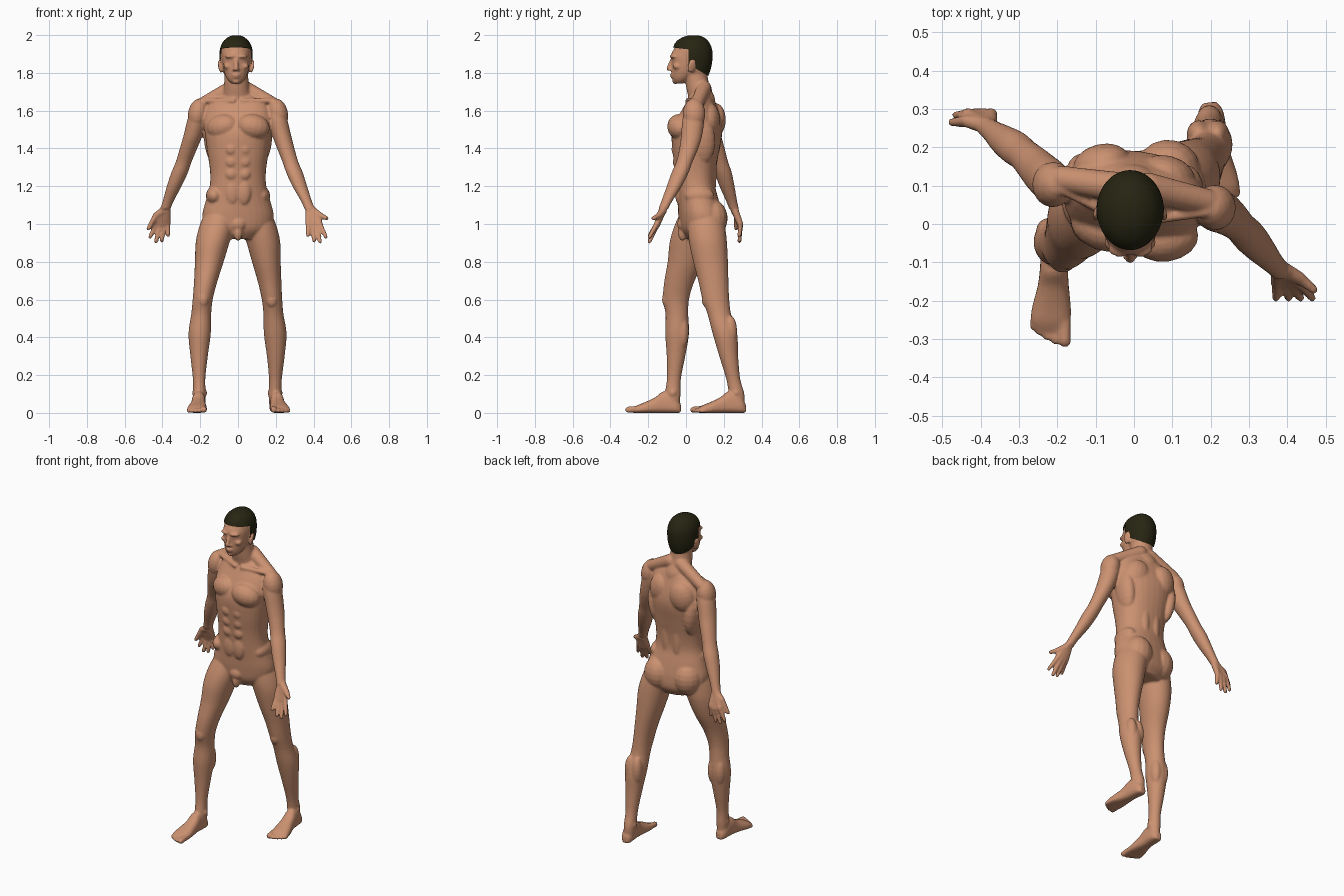
import bpy, bmesh, math
from mathutils import Vector, Matrix

def material(name, rgb):
    m = bpy.data.materials.new(name)
    m.diffuse_color = (*rgb, 1)
    return m

SKIN = material("skin", (0.60, 0.285, 0.165))
HAIR = material("dark hair", (0.02, 0.018, 0.006))

def spline(rows, steps=4):
    """Smoothly resample a list of equal-length tuples."""
    out = []
    for i in range(len(rows) - 1):
        a, b, c, d = (rows[max(0, min(len(rows) - 1, i + k))] for k in (-1, 0, 1, 2))
        for s in range(steps):
            t = s / steps
            out.append([0.5 * (2*q + (r - p)*t + (2*p - 5*q + 4*r - u)*t*t + (3*q - p - 3*r + u)*t**3)
                        for p, q, r, u in zip(a, b, c, d)])
    return out + [list(rows[-1])]

def skin_rings(bm, rings):
    vs = [[bm.verts.new(p) for p in ring] for ring in rings]
    n = len(vs[0])
    for a, b in zip(vs, vs[1:]):
        for i in range(n):
            bm.faces.new((a[i], a[(i + 1) % n], b[(i + 1) % n], b[i]))
    bm.faces.new(vs[0][::-1])
    bm.faces.new(vs[-1])

def loft(bm, rows, grow=0.0, power=1.0, n=32):
    """Stack of level ovals: x, y, z, x radius, y radius, twist."""
    rings = []
    for x, y, z, rx, ry, tw in spline([r if len(r) == 6 else (*r, 0) for r in rows]):
        ring = []
        for i in range(n):
            a = 2 * math.pi * i / n
            c, s = math.cos(a), math.sin(a)
            u = (rx + grow) * math.copysign(abs(c) ** power, c)
            v = (ry + grow) * math.copysign(abs(s) ** power, s)
            ring.append((x + u*math.cos(tw) - v*math.sin(tw), y + u*math.sin(tw) + v*math.cos(tw), z))
        rings.append(ring)
    skin_rings(bm, rings)

def circle(r, z, n=16):
    return [Vector((r*math.cos(2*math.pi*i/n), r*math.sin(2*math.pi*i/n), z)) for i in range(n)]

def blob(bm, loc, radii, rot=(0, 0, 0)):
    m = (Matrix.Rotation(rot[2], 3, 'Z') @ Matrix.Rotation(rot[1], 3, 'Y') @ Matrix.Rotation(rot[0], 3, 'X')
         @ Matrix.Diagonal(radii))
    angles = [math.radians(-81 + 18*k) for k in range(10)]
    skin_rings(bm, [[Vector(loc) + m @ v for v in circle(math.cos(a), math.sin(a))] for a in angles])

def capsule(bm, p, q, r0, r1):
    p, q = Vector(p), Vector(q)
    d = q - p
    m = d.to_track_quat('Z', 'Y').to_matrix()
    ends = [(r0, 0, a) for a in (-75, -50, -25, 0)] + [(r1, d.length, a) for a in (0, 25, 50, 75)]
    skin_rings(bm, [[p + m @ v for v in circle(r*math.cos(math.radians(a)), z + r*math.sin(math.radians(a)))]
                    for r, z, a in ends])

def finish(bm, name, mat):
    bmesh.ops.recalc_face_normals(bm, faces=bm.faces[:])
    me = bpy.data.meshes.new(name)
    for f in bm.faces:
        f.smooth = True
    bm.to_mesh(me)
    bm.free()
    ob = bpy.data.objects.new(name, me)
    bpy.context.collection.objects.link(ob)
    me.materials.append(mat)
    return ob

bm = bmesh.new()

# torso, twisted between hips and shoulders
loft(bm, [(0, .08, .92, .09, .07, .14), (0, .08, .97, .165, .105, .14), (0, .075, 1.04, .19, .112, .14),
          (0, .065, 1.12, .172, .108, .1), (0, .052, 1.2, .15, .103, .05), (0, .05, 1.28, .148, .108, 0),
          (0, .052, 1.38, .162, .122, -.06), (0, .058, 1.48, .175, .132, -.12), (0, .068, 1.55, .185, .115, -.15),
          (0, .078, 1.63, .16, .08, -.15), (0, .082, 1.68, .09, .055, -.1)], power=.88)
# neck
loft(bm, [(-.003, .088, 1.6, .085, .07), (-.005, .082, 1.67, .076, .07), (-.008, .062, 1.73, .066, .062),
          (-.01, .05, 1.82, .062, .06)])
# skull and face
SKULL = [(-.01, .055, 1.775, .055, .055), (-.01, .046, 1.82, .073, .08), (-.01, .038, 1.87, .081, .096),
         (-.01, .034, 1.92, .080, .098), (-.01, .034, 1.96, .064, .081), (-.01, .038, 1.985, .037, .049),
         (-.01, .04, 1.995, .012, .016)]
loft(bm, SKULL)
loft(bm, [(-.01, -.036, 1.743, .024, .02), (-.01, -.025, 1.765, .046, .047), (-.01, -.01, 1.8, .062, .066),
          (-.01, -.002, 1.85, .071, .074), (-.01, 0, 1.9, .071, .078), (-.01, .01, 1.945, .055, .06)])
capsule(bm, (-.01, -.074, 1.87), (-.01, -.092, 1.823), .009, .012)          # nose
blob(bm, (-.01, -.074, 1.79), (.024, .012, .006))                          # upper lip
blob(bm, (-.01, -.071, 1.778), (.02, .012, .006))                          # lower lip
blob(bm, (-.01, -.057, 1.755), (.02, .016, .014))                          # chin
for s in (-1, 1):
    blob(bm, (-.01 + s*.013, -.083, 1.817), (.008, .01, .007))             # nostril
    blob(bm, (-.01 + s*.033, -.068, 1.887), (.028, .018, .009), (0, 0, s*.35))   # brow
    blob(bm, (-.01 + s*.046, -.048, 1.835), (.022, .022, .016))            # cheek
    blob(bm, (-.01 + s*.084, .03, 1.835), (.009, .024, .037), (-.2, s*.2, s*.35))  # ear

# trunk muscles, y shifted by the twist of the shoulders or hips
for s in (-1, 1):
    up, low = -.03 * s, .02 * s
    blob(bm, (s*.082, -.022 + up*.5, 1.515), (.088, .062, .066), (0, s*.2, s*.25 - .12))   # chest
    capsule(bm, (s*.025, .01, 1.652), (s*.19, .062 + up, 1.652), .014, .014)              # collar bone
    capsule(bm, (s*.035, .095, 1.72), (s*.19, .088 + up, 1.635), .04, .034)               # neck to shoulder
    blob(bm, (s*.085, .142 + up*.5, 1.55), (.075, .052, .09), (0, s*-.2, s*-.25))         # shoulder blade
    blob(bm, (s*.135, .1 + up*.5, 1.44), (.045, .07, .13), (0, s*.12, 0))                 # side of back
    blob(bm, (s*.036, .128, 1.27), (.034, .034, .17))                                     # lower back
    blob(bm, (s*.088, .125 + low*.7, 1.03), (.086, .082, .1), (0, 0, .1))                 # buttock
    blob(bm, (s*.125, .05 + low, 1.15), (.045, .08, .05))                                 # flank
    for z, y in ((1.395, -.056), (1.33, -.049), (1.265, -.044)):
        blob(bm, (s*.035, y, z), (.033, .021, .032))                                      # belly muscle
    blob(bm, (s*.03, -.035, 1.17), (.04, .024, .07))                                      # lower belly
    blob(bm, (s*.212, .073 + up, 1.585), (.053, .06, .08), (0, s*-.2, 0))                 # shoulder
# groin
blob(bm, (0, -.012, 1.0), (.045, .035, .04))
blob(bm, (0, -.018, .955), (.024, .024, .045))

# arms: left side swings back, right side swings forward
loft(bm, [(-.195, .103, 1.64, .03, .03), (-.212, .108, 1.57, .05, .056), (-.238, .13, 1.47, .05, .056),
          (-.262, .155, 1.4, .046, .05), (-.287, .18, 1.33, .042, .043), (-.31, .198, 1.27, .044, .045),
          (-.338, .217, 1.2, .039, .04), (-.37, .242, 1.12, .029, .029), (-.385, .254, 1.08, .028, .026)])
loft(bm, [(.192, .043, 1.64, .03, .03), (.206, .04, 1.57, .05, .056), (.231, .03, 1.47, .05, .056),
          (.253, .015, 1.4, .046, .05), (.277, -.008, 1.33, .042, .043), (.3, -.032, 1.27, .044, .045),
          (.327, -.062, 1.2, .039, .04), (.363, -.102, 1.12, .029, .029), (.38, -.12, 1.08, .028, .026)])

# hands: palm bones, four spread fingers and a thumb
def hand(s, wrist_y, knuckle_y, tip_y, thumb_tip):
    for kx, kz, tx, tz in ((.372, 1.0, .37, .94), (.392, .99, .403, .912), (.413, .99, .435, .907), (.434, 1.0, .465, .932)):
        knuckle = (s*kx, knuckle_y, kz)
        capsule(bm, (s*(.385 + (kx - .4)*.3), wrist_y, 1.075), knuckle, .02, .0155)
        capsule(bm, knuckle, (s*tx, tip_y, tz), .0135, .0105)
    base = (s*.435, (wrist_y + knuckle_y)/2 - .005, 1.045)
    capsule(bm, (s*.395, wrist_y, 1.07), base, .021, .017)
    capsule(bm, base, thumb_tip, .016, .011)
hand(-1, .258, .288, .283, (-.475, .265, .975))
hand(1, -.122, -.155, -.193, (.47, -.172, 1.03))

# legs: left side forward, right side back
loft(bm, [(-.095, .055, 1.05, .085, .09), (-.115, .035, .98, .092, .1), (-.135, .018, .9, .089, .105),
          (-.152, -.002, .8, .076, .095), (-.172, -.037, .69, .061, .079), (-.187, -.053, .6, .053, .069),
          (-.195, -.048, .52, .053, .06), (-.203, -.047, .42, .059, .063), (-.206, -.053, .3, .046, .049),
          (-.206, -.064, .18, .033, .037), (-.205, -.07, .1, .034, .041), (-.205, -.07, .03, .03, .036)])
loft(bm, [(.095, .1, 1.05, .085, .09), (.115, .108, .98, .092, .1), (.135, .117, .9, .089, .1),
          (.15, .13, .8, .076, .092), (.168, .146, .69, .062, .079), (.18, .158, .6, .054, .071),
          (.188, .177, .52, .053, .062), (.197, .206, .42, .06, .065), (.2, .226, .3, .047, .05),
          (.198, .25, .18, .034, .037), (.196, .268, .1, .034, .041), (.196, .272, .03, .03, .036)])
for s, x, y in ((-1, -.186, -.105), (1, .179, .105)):
    calf, ankle = (-.02, -.07) if s < 0 else (.235, .265)
    blob(bm, (x, y, .6), (.03, .022, .04))                                 # knee cap
    for k in (-1, 1):
        blob(bm, (x + s*.014 + k*.024, calf, .43), (.032, .036, .085))     # calf
        blob(bm, (x + s*.017 + k*.026, ankle, .105), (.014, .018, .018))   # ankle bone

# feet: lofted from heel to ball, then five toes
def foot(s, heel, angle):
    fwd = Vector((s * math.sin(angle), -math.cos(angle), 0))
    out = Vector((s * math.cos(angle), math.sin(angle) * s * s, 0))
    at = lambda f, o, z: Vector(heel) + fwd*f + out*o + Vector((0, 0, z))
    rings = []
    for f, w, h, o in spline([(.003, .018, .045, 0), (.025, .032, .075, 0), (.06, .036, .105, 0), (.1, .037, .112, 0),
                              (.14, .041, .082, 0), (.19, .05, .058, .002), (.23, .053, .042, .003), (.255, .046, .028, 0)]):
        ring = []
        for i in range(28):
            a = 2 * math.pi * i / 28
            c, v = math.cos(a), math.sin(a)
            z = h*.35 + (h*.65 if v > 0 else h*.35) * math.copysign(abs(v) ** .8, v)
            ring.append(at(f, o + w*math.copysign(abs(c) ** .8, c), z))
        rings.append(ring)
    skin_rings(bm, rings)
    for o, f, r in ((-.036, .28, .0165), (-.011, .279, .012), (.01, .27, .0115), (.03, .259, .011), (.047, .245, .011)):
        capsule(bm, at(f - .055, o*.9, r + .006), at(f, o, r), r, r)
foot(-1, (-.205, -.024, 0), .04)
foot(1, (.197, .32, 0), .1)

# blend everything into one smooth body
body = finish(bm, "body", SKIN)
rem = body.modifiers.new("blend", 'REMESH')
rem.mode = 'VOXEL'
rem.voxel_size = .0065
rem.use_smooth_shade = True
sm = body.modifiers.new("soften", 'SMOOTH')
sm.factor = .5
sm.iterations = 3

# short hair: a thin cap over the skull, trimmed at hairline, temples and nape
bm = bmesh.new()
loft(bm, SKULL, grow=.006, n=48)
for co, no in (((0, 0, 1.922), (0, .12, 1)), ((0, .012, 0), (0, 1, 0)), ((0, .03, 1.832), (0, .6, 1))):
    bmesh.ops.bisect_plane(bm, geom=bm.verts[:] + bm.edges[:] + bm.faces[:], plane_co=co, plane_no=no)
drop = []
for f in bm.faces:
    c = f.calc_center_median()
    above = c.z + .12*c.y > 1.922
    behind = c.y > .012 and (c.z - 1.832) + .6*(c.y - .03) > 0
    if not (above or behind):
        drop.append(f)
bmesh.ops.delete(bm, geom=drop, context='FACES')
bmesh.ops.translate(bm, verts=bm.verts[:], vec=(0, 0, .004))
finish(bm, "hair", HAIR)
